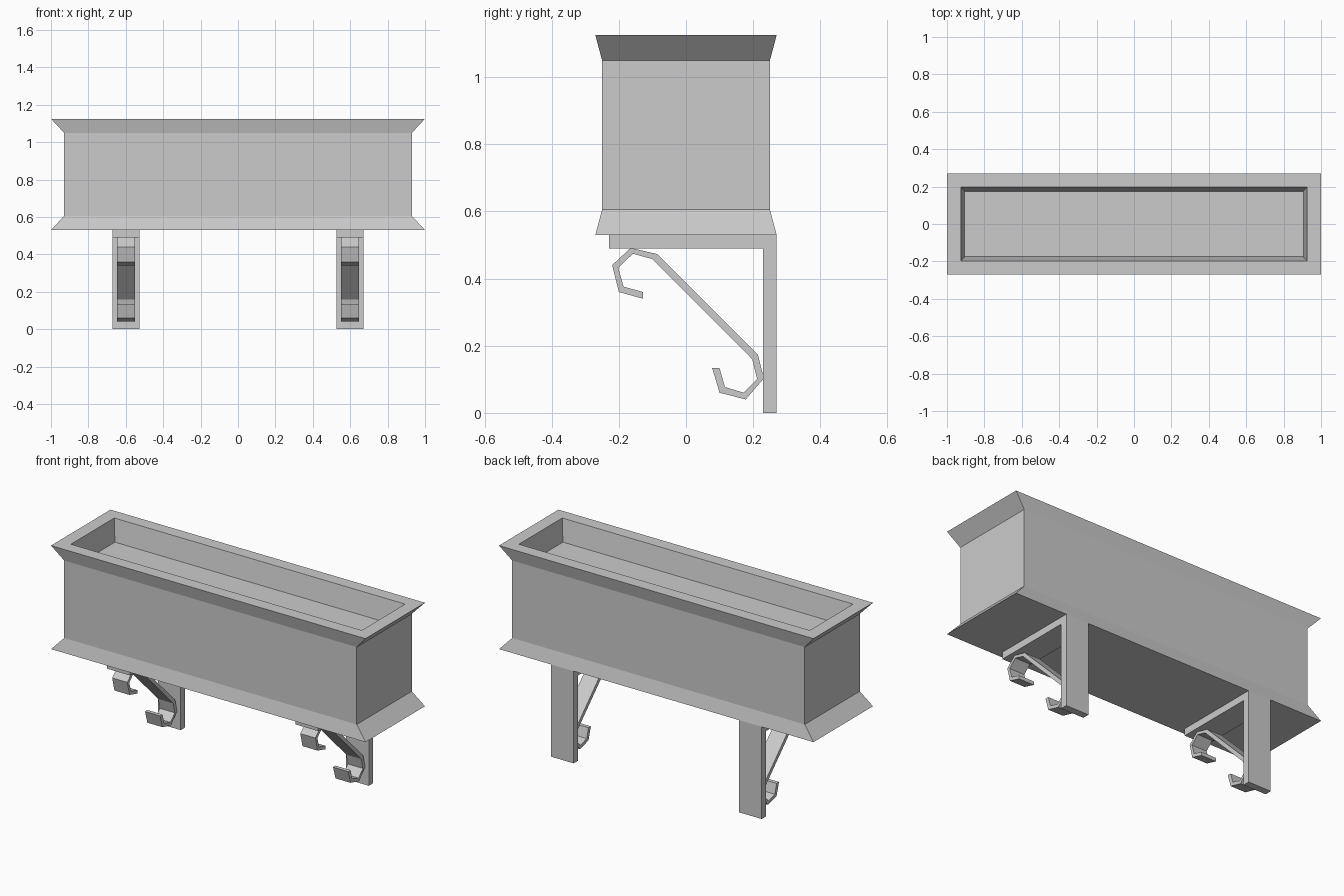
import bpy, bmesh

if "Cube" in bpy.data.objects:
    bpy.data.objects.remove(bpy.data.objects["Cube"])


def make_object(name, bm):
    bmesh.ops.recalc_face_normals(bm, faces=bm.faces)
    mesh = bpy.data.meshes.new(name)
    bm.to_mesh(mesh)
    bm.free()
    obj = bpy.data.objects.new(name, mesh)
    bpy.context.collection.objects.link(obj)
    return obj


def stacked_rectangles(name, rings):
    """Skin a stack of (half x, half y, z) rectangles and cap both ends."""
    bm = bmesh.new()
    loops = [[bm.verts.new((sx * hx, sy * hy, z))
              for sx, sy in ((-1, -1), (1, -1), (1, 1), (-1, 1))]
             for hx, hy, z in rings]
    for a, b in zip(loops, loops[1:]):
        for i in range(4):
            j = (i + 1) % 4
            bm.faces.new((a[i], a[j], b[j], b[i]))
    bm.faces.new(loops[0])
    bm.faces.new(loops[-1])
    return make_object(name, bm)


def side_profile(name, points, x, half_width):
    """Extrude a (y, z) outline along x, centred on x."""
    bm = bmesh.new()
    face = bm.faces.new([bm.verts.new((x - half_width, y, z)) for y, z in points])
    res = bmesh.ops.extrude_face_region(bm, geom=[face])
    verts = [v for v in res["geom"] if isinstance(v, bmesh.types.BMVert)]
    bmesh.ops.translate(bm, verts=verts, vec=(2 * half_width, 0, 0))
    return make_object(name, bm)


# Planter box: flared foot, straight walls, flared rim, recessed floor
stacked_rectangles("planter_box", [
    (1.0, 0.27, 0.53), (0.93, 0.25, 0.605), (0.93, 0.25, 1.05),
    (1.0, 0.27, 1.125), (0.925, 0.197, 1.125), (0.905, 0.175, 1.0)])

# L-shaped wall bracket outline
BRACKET = [(-0.23, 0.53), (0.27, 0.53), (0.27, 0), (0.23, 0),
           (0.23, 0.49), (-0.23, 0.49)]

# Scrolled brace outline: outer edge, then back along the inner edge
SCROLL = [(-0.128, 0.34), (-0.2, 0.36), (-0.22, 0.44), (-0.165, 0.491),
          (-0.085, 0.473), (0.214, 0.174), (0.232, 0.103), (0.178, 0.04),
          (0.1, 0.06), (0.078, 0.133),
          (0.1, 0.133), (0.116, 0.077), (0.172, 0.06), (0.212, 0.1),
          (0.197, 0.16), (-0.1, 0.458), (-0.158, 0.474), (-0.202, 0.432),
          (-0.186, 0.376), (-0.128, 0.36)]

for side, x in (("left", -0.598), ("right", 0.598)):
    side_profile(f"{side}_bracket", BRACKET, x, 0.0725)
    side_profile(f"{side}_scroll_brace", SCROLL, x, 0.048)
